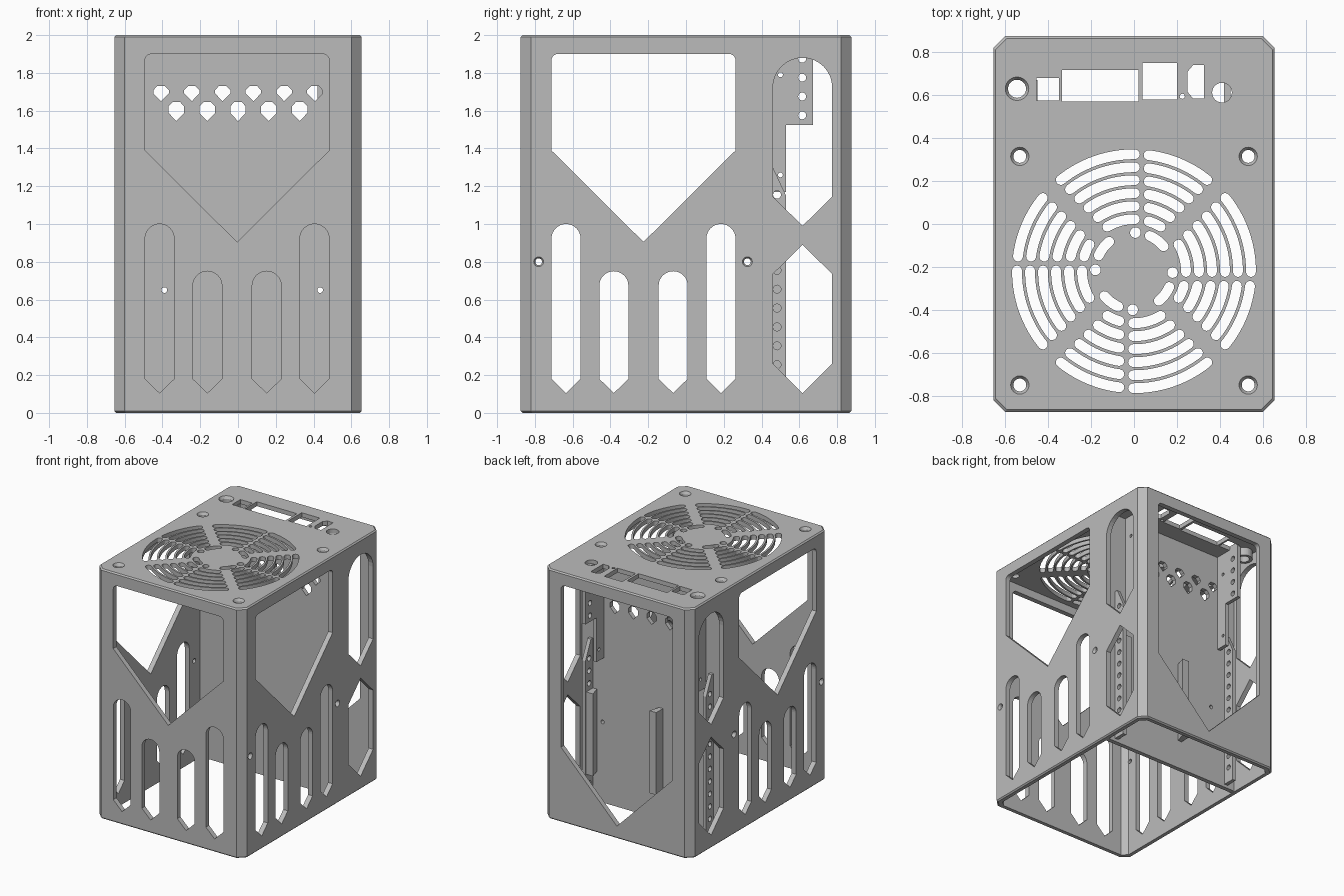
import bpy, bmesh, math
from math import cos, sin, pi, radians, asin, acos

cube = bpy.data.objects.get("Cube")
if cube:
    bpy.data.objects.remove(cube, do_unlink=True)

grey = bpy.data.materials.new("case grey")
grey.use_nodes = True
grey.diffuse_color = (0.5, 0.5, 0.5, 1)
grey.node_tree.nodes["Principled BSDF"].inputs["Base Color"].default_value = (0.5, 0.5, 0.5, 1)

AXES = {"x": lambda a, b, t: (t, a, b),
        "y": lambda a, b, t: (a, t, b),
        "z": lambda a, b, t: (a, b, t)}


# ---- helpers: stacked outlines, extruded outlines, boolean cut ----
def loft(bm, axis, rings):
    """Close a solid through (position, outline) pairs along an axis."""
    loops = [[bm.verts.new(AXES[axis](a, b, t)) for a, b in pts] for t, pts in rings]
    n = len(loops[0])
    faces = [bm.faces.new(loops[0]), bm.faces.new(loops[-1])]
    for lo, hi in zip(loops, loops[1:]):
        for i in range(n):
            j = (i + 1) % n
            faces.append(bm.faces.new((lo[i], lo[j], hi[j], hi[i])))
    bmesh.ops.recalc_face_normals(bm, faces=faces)


def prism(bm, axis, pts, t0, t1):
    loft(bm, axis, [(t0, pts), (t1, pts)])


def finish(name, bm):
    mesh = bpy.data.meshes.new(name)
    bm.to_mesh(mesh)
    bm.free()
    mesh.materials.append(grey)
    ob = bpy.data.objects.new(name, mesh)
    bpy.context.collection.objects.link(ob)
    return ob


def cut(ob, bm):
    cutter = finish("cutter", bm)
    cutter.hide_render = True
    mod = ob.modifiers.new("cut", "BOOLEAN")
    mod.operation, mod.solver, mod.object = "DIFFERENCE", "EXACT", cutter
    bpy.context.view_layer.update()
    graph = bpy.context.evaluated_depsgraph_get()
    mesh = bpy.data.meshes.new_from_object(ob.evaluated_get(graph))
    ob.modifiers.clear()
    ob.data = mesh
    bpy.data.objects.remove(cutter, do_unlink=True)


# ---- outlines ----
def circle(x, y, r, n=24):
    return [(x + r * cos(2 * pi * i / n), y + r * sin(2 * pi * i / n)) for i in range(n)]


def rect(x0, y0, x1, y1):
    return [(x0, y0), (x1, y0), (x1, y1), (x0, y1)]


def octagon(hx, hy, c):
    return [(hx, c - hy), (hx, hy - c), (hx - c, hy), (c - hx, hy),
            (-hx, hy - c), (-hx, c - hy), (c - hx, -hy), (hx - c, -hy)]


def window(c, half, top, shoulder, point, r=0.035):
    """Pointed-bottom opening with rounded upper corners."""
    pts = [(c, point), (c + half, shoulder)]
    for side, start in ((1, 0), (-1, pi / 2)):
        for i in range(9):
            a = start + i * pi / 16
            pts.append((c + side * (half - r) + r * cos(a), top - r + r * sin(a)))
    return pts + [(c - half, shoulder)]


def arc_slot(cx, cy, r, a0, a1, w):
    """Curved slot with round ends."""
    n = 14
    pts = []
    for i in range(n + 1):
        a = a0 + (a1 - a0) * i / n
        pts.append((cx + (r + w) * cos(a), cy + (r + w) * sin(a)))
    for i in range(1, 6):
        t = a1 + pi * i / 6
        pts.append((cx + r * cos(a1) + w * cos(t), cy + r * sin(a1) + w * sin(t)))
    for i in range(n + 1):
        a = a1 + (a0 - a1) * i / n
        pts.append((cx + (r - w) * cos(a), cy + (r - w) * sin(a)))
    for i in range(1, 6):
        t = a0 + pi + pi * i / 6
        pts.append((cx + r * cos(a0) + w * cos(t), cy + r * sin(a0) + w * sin(t)))
    return pts


# ---- outer shell, open below ----
HX, HY, WALL = 0.655, 0.875, 0.04
bm = bmesh.new()
big, small = octagon(HX, HY, 0.055), octagon(HX - 0.01, HY - 0.01, 0.052)
loft(bm, "z", [(0, small), (0.01, big), (1.99, big), (2, small)])
shell = finish("case_shell", bm)
bm = bmesh.new()
prism(bm, "z", octagon(HX - WALL, HY - WALL, 0.04), -0.1, 1.965)
cut(shell, bm)

# ---- front, side and back openings ----
bm = bmesh.new()
for axis, c, t0, t1 in (("y", -0.005, -1, -0.7), ("x", -0.225, -0.8, 0.8)):
    prism(bm, axis, window(c, 0.488, 1.9, 1.39, 0.905), t0, t1)
    for offset, top in ((0.41, 1.0), (0.157, 0.75)):
        for s in (-1, 1):
            prism(bm, axis, window(c + s * offset, 0.077, top, 0.18, 0.105, 0.0769), t0, t1)
prism(bm, "y", window(0, 0.495, 1.9, 0.6, 0.1), 0.7, 1)
prism(bm, "x", window(0.617, 0.157, 1.88, 1.145, 0.99, 0.1569), -0.8, 0.8)
prism(bm, "x", [(0.617, 0.105), (0.774, 0.26), (0.774, 0.735),
                (0.617, 0.89), (0.46, 0.735), (0.46, 0.26)], -0.8, 0.8)
# countersunk side screw holes
for y in (-0.78, 0.325):
    hole, sink = circle(y, 0.8, 0.018), circle(y, 0.8, 0.029)
    loft(bm, "x", [(-0.66, sink), (-0.64, hole), (0.64, hole), (0.66, sink)])
cut(shell, bm)

# ---- top: screw holes, ports and fan grille ----
bm = bmesh.new()
sinks = [(s * 0.532, y, 0.03, 0.046) for s in (-1, 1) for y in (0.315, -0.75)]
for x, y, r, R in sinks + [(-0.545, 0.63, 0.042, 0.058)]:
    loft(bm, "z", [(1.9, circle(x, y, r)), (1.98, circle(x, y, r)), (2.005, circle(x, y, R))])
for box in ((-0.455, 0.575, -0.35, 0.68), (-0.335, 0.57, 0.02, 0.717), (0.04, 0.58, 0.2, 0.75)):
    prism(bm, "z", rect(*box), 1.9, 2.1)
prism(bm, "z", [(0.275, 0.585), (0.325, 0.585), (0.325, 0.74), (0.275, 0.74),
                (0.25, 0.71), (0.25, 0.615)], 1.9, 2.1)
prism(bm, "z", circle(0.225, 0.595, 0.012, 12), 1.9, 2.1)
prism(bm, "z", circle(0.41, 0.612, 0.046), 1.9, 2.1)

FAN_Y, SLOT = -0.22, 0.023
for quarter in range(4):
    turn = quarter * pi / 2
    for ring in range(6):
        r = 0.242 + ring * 0.0606
        diagonal = asin((0.036 + SLOT) / r)
        before, after = acos((0.045 + SLOT) / r), acos((0.027 - SLOT) / r)
        for a0, a1 in ((pi / 4 + diagonal, before), (after, 3 * pi / 4 - diagonal)):
            if a1 - a0 > 0.02:
                prism(bm, "z", arc_slot(0, FAN_Y, r, a0 + turn, a1 + turn, SLOT), 1.9, 2.1)
    prism(bm, "z", arc_slot(0, FAN_Y, 0.18, radians(40) + turn, radians(66) + turn, SLOT), 1.9, 2.1)
    a = radians(88) + turn
    prism(bm, "z", circle(0.18 * cos(a), FAN_Y + 0.18 * sin(a), 0.025, 16), 1.9, 2.1)
cut(shell, bm)

# ---- inner dividing wall with cable holes ----
BACK = 0.435
bm = bmesh.new()
prism(bm, "y", rect(-HX + 0.03, 0.005, HX - 0.03, 1.97), 0.4, BACK)
divider = finish("divider", bm)
bm = bmesh.new()
for count, z, h in ((6, 1.73, 0.08), (5, 1.645, 0.1)):
    for i in range(count):
        x = (i - (count - 1) / 2) * 0.163
        prism(bm, "y", [(x, z - h), (x + 0.041, z - h + 0.042), (x + 0.041, z - 0.022), (x + 0.02, z),
                        (x - 0.02, z), (x - 0.041, z - 0.022), (x - 0.041, z - h + 0.042)], 0.3, 0.5)
for x in (-0.39, 0.435):
    prism(bm, "y", circle(x, 0.65, 0.015, 16), 0.3, 0.5)
cut(divider, bm)

# ---- perforated mounting rails and upper brackets behind the divider ----
for side, x, bx in (("right", -0.55, -0.48), ("left", 0.52, 0.42)):
    bm = bmesh.new()
    prism(bm, "x", [(0.42, 0.03), (0.53, 0.03), (0.53, 1.15), (0.46, 1.3), (0.42, 1.3)], x, x + 0.03)
    rail = finish(side + "_rail", bm)
    bm = bmesh.new()
    for i in range(11):
        prism(bm, "x", circle(0.482, 0.155 + i * 0.1, 0.021, 16), x - 0.1, x + 0.1)
    cut(rail, bm)

    bm = bmesh.new()
    prism(bm, "x", [(0.42, 1.17), (0.53, 1.17), (0.53, 1.525), (0.672, 1.525),
                    (0.672, 1.97), (0.42, 1.97)], bx, bx + 0.03)
    bracket = finish(side + "_bracket", bm)
    bm = bmesh.new()
    for i in range(4):
        prism(bm, "x", circle(0.615, 1.575 + i * 0.1, 0.021, 16), bx - 0.1, bx + 0.1)
    for z in (1.26, 1.79):
        prism(bm, "x", circle(0.5, z, 0.013, 12), bx - 0.1, bx + 0.1)
    cut(bracket, bm)

# ---- drive clips on the divider ----
for name, x, lip in (("inner_drive_clip", -0.1, 0.03), ("outer_drive_clip", 0.49, -0.03)):
    bm = bmesh.new()
    prism(bm, "z", [(x, 0.42), (x + 0.03, 0.42), (x + 0.03 + max(lip, 0), 0.52),
                    (x + min(lip, 0), 0.52)], 0.24, 0.9)
    finish(name, bm)

# ---- collar under the power button hole ----
bm = bmesh.new()
prism(bm, "z", circle(-0.545, 0.63, 0.065, 32), 1.9, 1.97)
collar = finish("button_collar", bm)
bm = bmesh.new()
prism(bm, "z", circle(-0.545, 0.63, 0.042), 1.8, 2.1)
cut(collar, bm)
